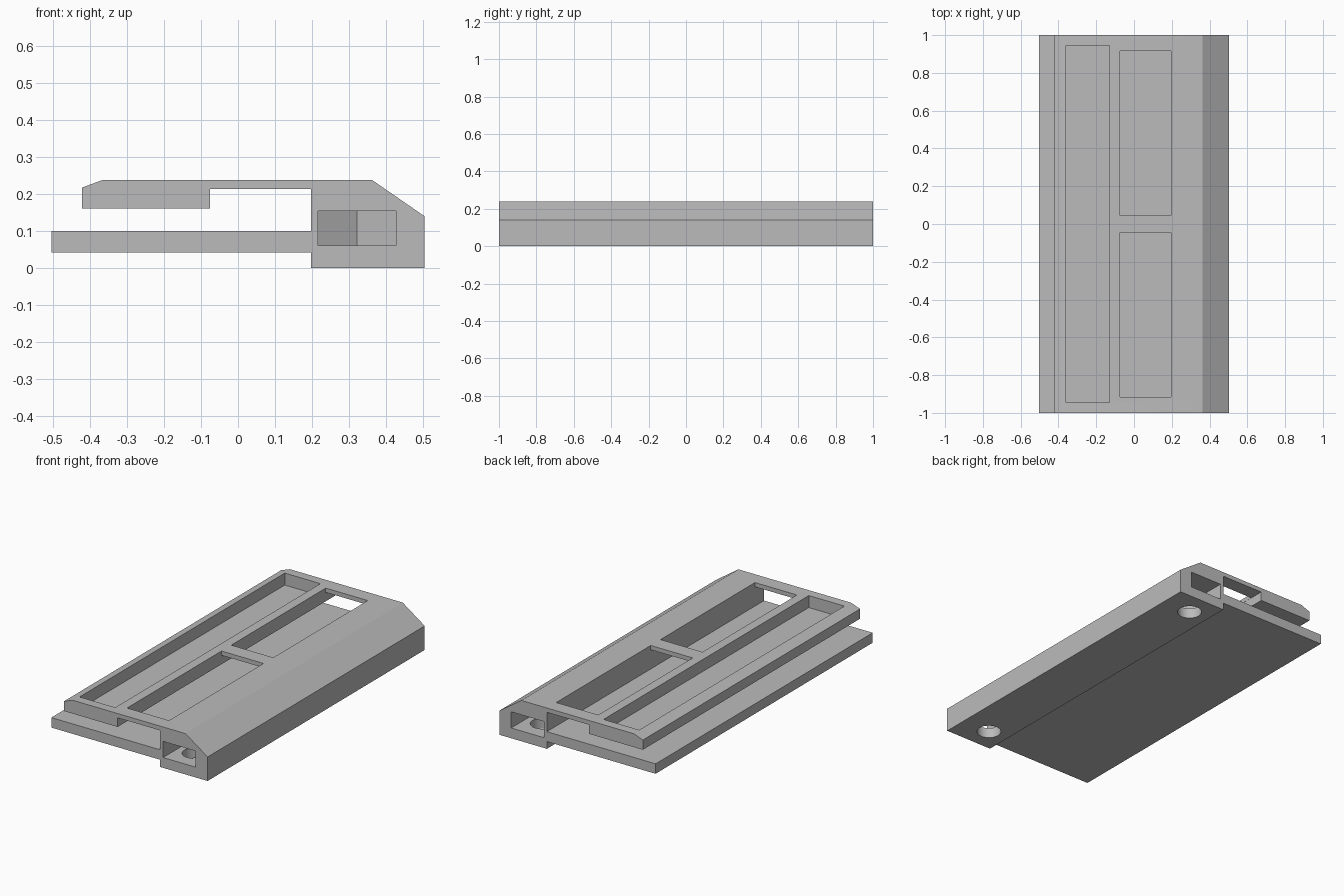
import bpy
import bmesh
from math import cos, sin, pi, radians

old = bpy.data.objects.get("Cube")
if old:
    bpy.data.objects.remove(old, do_unlink=True)

# Single grey material
grey = bpy.data.materials.new("plain_grey")
grey.use_nodes = True
colour = (0.5, 0.5, 0.5, 1)
grey.diffuse_color = colour
grey.node_tree.nodes["Principled BSDF"].inputs["Base Color"].default_value = colour


def prism(name, outline, low, high, to_point):
    """Extrude a 2D outline from low to high; to_point maps (a, b, height) to 3D."""
    bm = bmesh.new()
    base = bm.faces.new([bm.verts.new(to_point(a, b, low)) for a, b in outline])
    top = bmesh.ops.extrude_face_region(bm, geom=[base])["geom"]
    step = to_point(0, 0, high - low)
    bmesh.ops.translate(bm, vec=step, verts=[v for v in top if isinstance(v, bmesh.types.BMVert)])
    bmesh.ops.recalc_face_normals(bm, faces=bm.faces)
    mesh = bpy.data.meshes.new(name)
    bm.to_mesh(mesh)
    bm.free()
    mesh.materials.append(grey)
    obj = bpy.data.objects.new(name, mesh)
    bpy.context.collection.objects.link(obj)
    return obj


def upright(a, b, h):
    return (a, b, h)


def lengthwise(a, b, h):
    return (a, h, b)


def rectangle(x0, x1, y0, y1):
    return [(x0, y0), (x1, y0), (x1, y1), (x0, y1)]


# Body: one cross-section with lower plate, upper plate and thick rail
section = [(-0.504, 0.042), (0.197, 0.042), (0.197, 0), (0.504, 0), (0.504, 0.14),
           (0.362, 0.238), (-0.365, 0.238), (-0.422, 0.217), (-0.422, 0.16),
           (-0.076, 0.16), (-0.076, 0.213), (0.197, 0.213), (0.197, 0.1), (-0.504, 0.1)]
body = prism("bracket_body", section, -1, 1, lengthwise)

# Long shallow tray in the upper plate
cutters = [prism("tray_cutter", rectangle(-0.36, -0.13, -0.945, 0.945), 0.168, 0.3, upright)]

# At each end: window, pointed nut slot and round bolt hole
bolt_x, bolt_y, half = 0.322, 0.86, 0.105
for s in (-1, 1):
    cutters.append(prism("window_cutter", rectangle(-0.075, 0.196, s * 0.045, s * 0.915),
                         0.19, 0.3, upright))
    shoulder = s * (bolt_y - half * 0.577)
    slot = [(bolt_x - half, s * 1.1), (bolt_x - half, shoulder),
            (bolt_x, s * (bolt_y - half * 1.155)),
            (bolt_x + half, shoulder), (bolt_x + half, s * 1.1)]
    cutters.append(prism("nut_slot_cutter", slot, 0.06, 0.154, upright))
    ring = [(bolt_x + 0.066 * cos(2 * pi * i / 32), s * bolt_y + 0.066 * sin(2 * pi * i / 32))
            for i in range(32)]
    cutters.append(prism("bolt_hole_cutter", ring, -0.1, 0.1, upright))

bpy.ops.object.select_all(action="DESELECT")
body.select_set(True)
bpy.context.view_layer.objects.active = body
for cutter in cutters:
    cutter.hide_render = True
    cut = body.modifiers.new(cutter.name, "BOOLEAN")
    cut.operation = "DIFFERENCE"
    cut.solver = "EXACT"
    cut.object = cutter
    bpy.ops.object.modifier_apply(modifier=cut.name)
for cutter in cutters:
    bpy.data.objects.remove(cutter, do_unlink=True)

bpy.ops.object.shade_smooth_by_angle(angle=radians(30))
